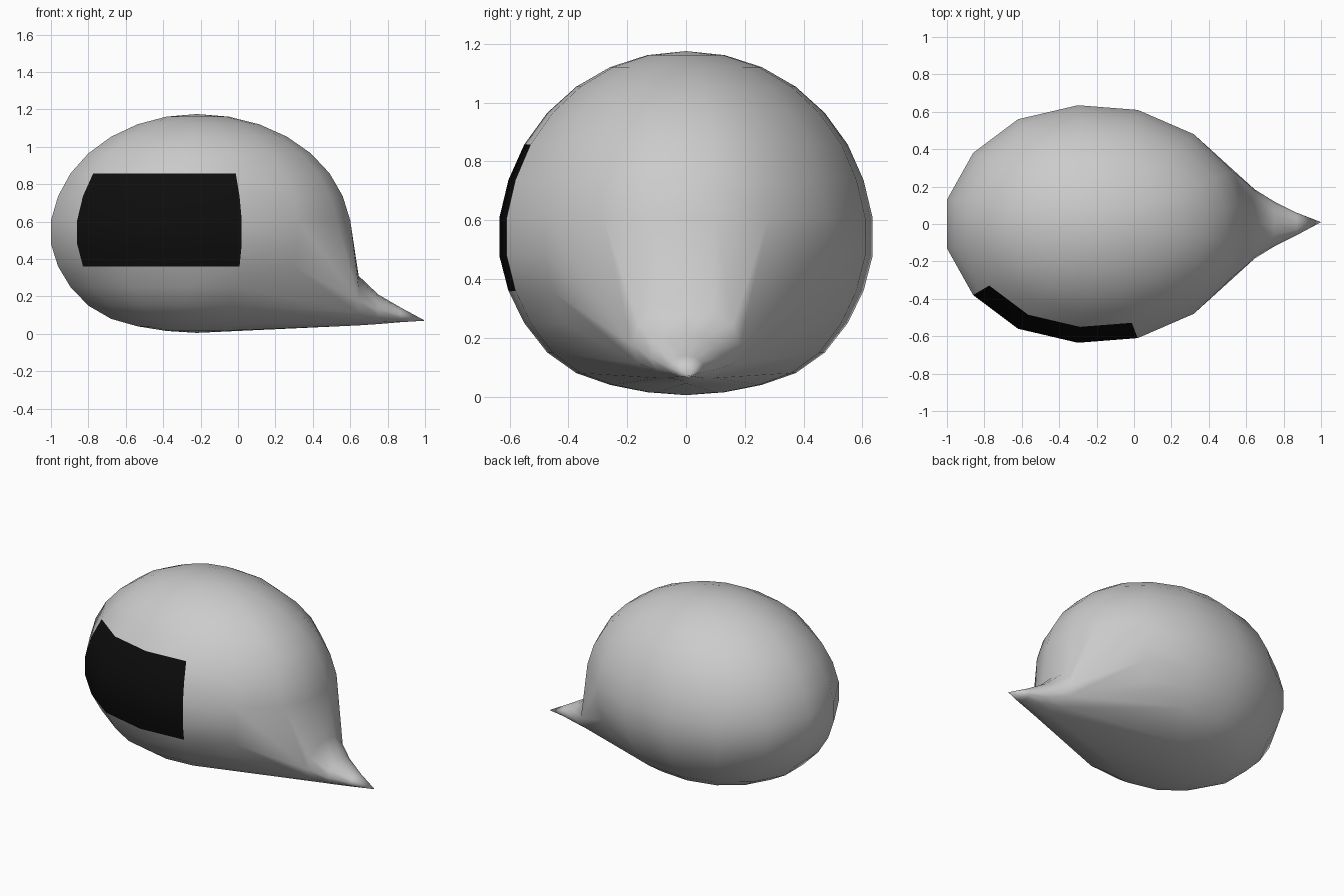
import bpy, bmesh
from math import sin, cos, radians

if "Cube" in bpy.data.objects:
    bpy.data.objects.remove(bpy.data.objects["Cube"])

# half plan outline of the egg-shaped body: (x, half width)
PLAN = [(-1, .13), (-.86, .38), (-.62, .56), (-.3, .635),
        (.02, .61), (.32, .48), (.53, .28), (.60, .10)]
POLE_X, MID_Z = -.22, .54
# depth of each ring below the middle (flattened underside)
LOW = [.06, .18, .29, .39, .46, .50, .525]


def ring_height(i):
    a = radians(12 * i)
    return MID_Z + .635 * cos(a) if i <= 7 else MID_Z - LOW[i - 8]


def ring(i):
    r = sin(radians(12 * i)) if i not in (7, 8) else 1.0
    outline = [(x, -y) for x, y in PLAN] + [(x, y) for x, y in reversed(PLAN)]
    return [(POLE_X + (x - POLE_X) * r, y * r, ring_height(i)) for x, y in outline]


def section(x, w, low, top):
    # rounded cross-section of the pointed tail
    return [(x, w * cos(radians(a)), (low + top) / 2 + (top - low) / 2 * sin(radians(a)))
            for a in range(0, 360, 30)]


def finish(name, bm):
    mesh = bpy.data.meshes.new(name)
    bm.to_mesh(mesh)
    bm.free()
    for p in mesh.polygons:
        p.use_smooth = True
    obj = bpy.data.objects.new(name, mesh)
    bpy.context.collection.objects.link(obj)
    return obj


# rounded body, drawn taut towards the tail root
bm = bmesh.new()
rings = {i: [bm.verts.new(c) for c in ring(i)] for i in range(1, 15)}
bm.verts.new((POLE_X, 0, 1.175))
bm.verts.new((POLE_X, 0, .005))
root = [bm.verts.new(c) for c in section(.645, .185, .045, .31)]
hull = bmesh.ops.convex_hull(bm, input=bm.verts[:])
patch_verts = {rings[i][j] for i in range(5, 10) for j in range(1, 5)}
root_set = set(root)
drop = [f for f in bm.faces if set(f.verts) <= patch_verts or set(f.verts) <= root_set]
bmesh.ops.delete(bm, geom=drop, context='FACES')
bmesh.ops.delete(bm, geom=[v for v in bm.verts if not v.link_faces and v not in root_set],
                 context='VERTS')

# pointed tail
loops = [root]
for args in ((.75, .12, .052, .21), (.87, .06, .062, .14)):
    loops.append([bm.verts.new(c) for c in section(*args)])
tip = bm.verts.new((1, .01, .07))
for k in range(12):
    n = (k + 1) % 12
    for a, b in zip(loops, loops[1:]):
        bm.faces.new((a[k], a[n], b[n], b[k]))
    bm.faces.new((loops[-1][k], loops[-1][n], tip))
bmesh.ops.recalc_face_normals(bm, faces=bm.faces[:])
finish("body", bm)

# dark panel on the front side
bm = bmesh.new()
rows = [[bm.verts.new(c) for c in ring(i)[1:5]] for i in range(5, 10)]
for a, b in zip(rows, rows[1:]):
    for j in range(3):
        bm.faces.new((a[j], b[j], b[j + 1], a[j + 1]))
panel = finish("front_panel", bm)
black = bpy.data.materials.new("black")
black.diffuse_color = (.004, .004, .004, 1)
black.use_nodes = True
black.node_tree.nodes["Principled BSDF"].inputs["Base Color"].default_value = black.diffuse_color
panel.data.materials.append(black)
